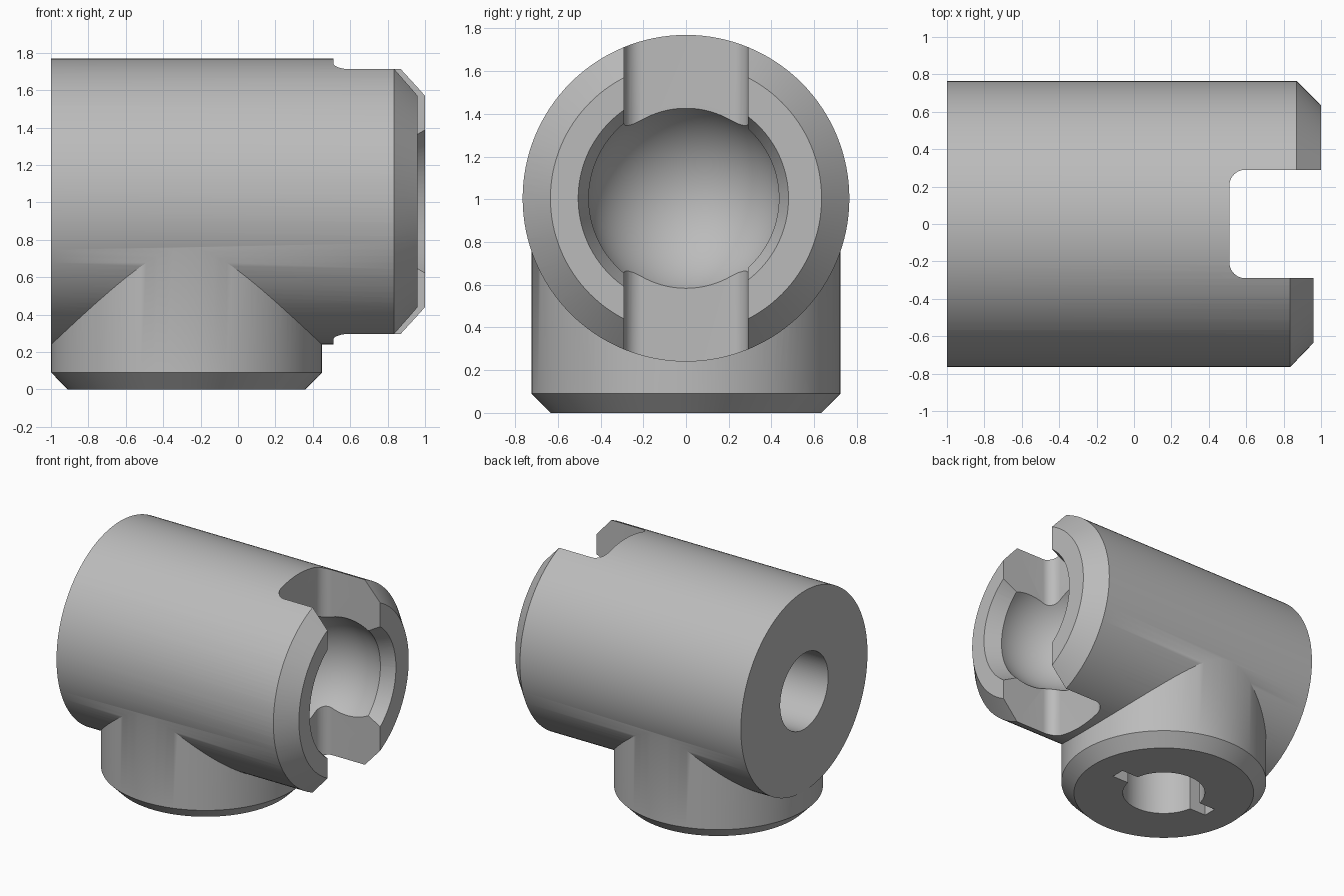
import bpy, bmesh, math
from mathutils import Vector

cube = bpy.data.objects.get("Cube")
if cube:
    bpy.data.objects.remove(cube, do_unlink=True)

grey = bpy.data.materials.new("plain grey")
grey.use_nodes = True
grey.diffuse_color = (0.5, 0.5, 0.5, 1)
grey.node_tree.nodes["Principled BSDF"].inputs["Base Color"].default_value = (0.5, 0.5, 0.5, 1)

AXIS_Z = 1.005     # height of the barrel axis
POST_X = -0.275    # position of the post axis
BORE = 0.29


def add_object(name, bm):
    bmesh.ops.recalc_face_normals(bm, faces=bm.faces)
    mesh = bpy.data.meshes.new(name)
    bm.to_mesh(mesh)
    bm.free()
    mesh.materials.append(grey)
    obj = bpy.data.objects.new(name, mesh)
    bpy.context.collection.objects.link(obj)
    return obj


def lathe(name, profile, origin, axis, out, half=False, steps=128):
    """Revolve (distance along axis, radius) points; half keeps only the front side."""
    bm = bmesh.new()
    axis, out, origin = Vector(axis), Vector(out), Vector(origin)
    verts = [bm.verts.new(origin + axis * a + out * r) for a, r in profile]
    edges = [bm.edges.new(pair) for pair in zip(verts, verts[1:])]
    bmesh.ops.spin(bm, geom=verts + edges, cent=origin, axis=axis,
                   angle=math.tau, steps=steps, use_duplicate=False)
    bmesh.ops.remove_doubles(bm, verts=bm.verts, dist=1e-5)
    if half:
        bmesh.ops.bisect_plane(bm, geom=bm.verts[:] + bm.edges[:] + bm.faces[:],
                               plane_co=(0, -0.1, 0), plane_no=(0, 1, 0), clear_outer=True)
        bmesh.ops.holes_fill(bm, edges=[e for e in bm.edges if e.is_boundary])
    return add_object(name, bm)


def lathe_x(name, profile, half=False):
    return lathe(name, profile, (0, 0, AXIS_Z), (1, 0, 0), (0, 0, 1), half)


def lathe_z(name, profile):
    return lathe(name, profile, (POST_X, 0, 0), (0, 0, 1), (1, 0, 0))


def block(name, low, high, bevel=0):
    bm = bmesh.new()
    bmesh.ops.create_cube(bm, size=1)
    for v in bm.verts:
        v.co = [high[i] if v.co[i] > 0 else low[i] for i in range(3)]
    if bevel:   # round the upright edges at the inner end
        edges = [e for e in bm.edges if all(v.co.x < low[0] + 1e-4 for v in e.verts)
                 and abs(e.verts[0].co.z - e.verts[1].co.z) > 0.1]
        bmesh.ops.bevel(bm, geom=edges, offset=bevel, segments=10, profile=0.5, affect='EDGES')
    return add_object(name, bm)


def combine(target, other, operation):
    mod = target.modifiers.new("combine", 'BOOLEAN')
    mod.operation = operation
    mod.solver = 'EXACT'
    mod.object = other
    bpy.ops.object.select_all(action='DESELECT')
    bpy.context.view_layer.objects.active = target
    target.select_set(True)
    bpy.ops.object.modifier_apply(modifier=mod.name)
    bpy.data.objects.remove(other, do_unlink=True)


# Barrel with a chamfered open end
body = lathe_x("joint_body", [(-1, 0), (-1, 0.765), (0.87, 0.765), (1, 0.635), (1, 0)])

# Upright post below, chamfered at its foot
combine(body, lathe_z("post", [(0, 0), (0, 0.635), (0.09, 0.724), (1, 0.724), (1, 0)]), 'UNION')

# Ball socket with a flared mouth
ball_x, ball_r = 0.72, 0.471
end = math.acos(0.18 / ball_r)
socket = []
for i in range(33):
    a = math.pi + (end - math.pi) * i / 32
    socket.append((ball_x + ball_r * math.cos(a), ball_r * math.sin(a) if i else 0))
socket += [(1.1, 0.525), (1.1, 0)]
combine(body, lathe_x("socket_cutter", socket), 'DIFFERENCE')

# Slot across the open end
combine(body, block("slot_cutter", (0.51, -BORE, -0.5), (1.3, BORE, 2.5), 0.085), 'DIFFERENCE')

# The front jaw is slightly shorter, with its own chamfers
jaw = [(0.8, 0), (0.82, 0.447), (0.96, 0.505), (0.96, 0.635), (0.815, 0.786), (1.1, 0.9), (1.1, 0)]
combine(body, lathe_x("jaw_cutter", jaw, half=True), 'DIFFERENCE')

# Blind bores in the closed end and in the foot, the latter with two keyways
combine(body, lathe_x("end_bore", [(-1.1, 0), (-1.1, BORE), (-0.45, BORE), (-0.45, 0)]), 'DIFFERENCE')
combine(body, lathe_z("foot_bore", [(-0.1, 0), (-0.1, BORE), (0.62, BORE), (0.62, 0)]), 'DIFFERENCE')
combine(body, block("keyway", (POST_X - 0.425, -0.052, -0.1), (POST_X + 0.425, 0.052, 0.615)), 'DIFFERENCE')

bpy.ops.object.select_all(action='DESELECT')
body.select_set(True)
bpy.context.view_layer.objects.active = body
bpy.ops.object.shade_smooth_by_angle(angle=math.radians(30))
